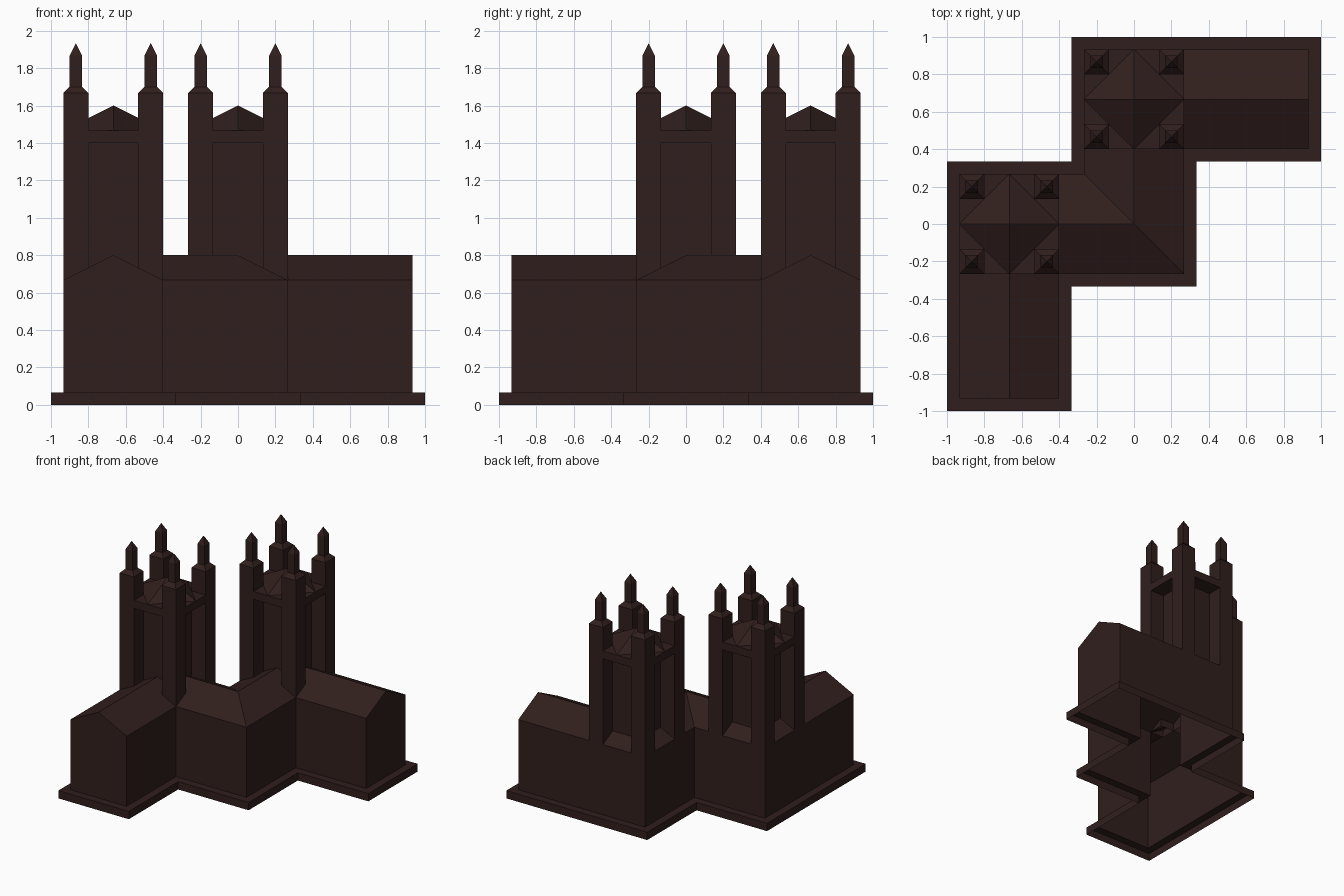
import bpy, bmesh

if "Cube" in bpy.data.objects:
    bpy.data.objects.remove(bpy.data.objects["Cube"])

U = 1 / 15                      # model grid unit
mat = bpy.data.materials.new("dark_stone")
mat.diffuse_color = (0.03, 0.0135, 0.012, 1)
mat.use_nodes = True
mat.node_tree.nodes["Principled BSDF"].inputs["Base Color"].default_value = mat.diffuse_color


def finish(name, bm):
    bmesh.ops.remove_doubles(bm, verts=bm.verts, dist=1e-5)
    bmesh.ops.recalc_face_normals(bm, faces=bm.faces)
    me = bpy.data.meshes.new(name)
    bm.to_mesh(me)
    bm.free()
    me.materials.append(mat)
    ob = bpy.data.objects.new(name, me)
    bpy.context.collection.objects.link(ob)
    return ob


# Zigzag centre line (grid units) with the sideways direction at each station
def stations(w):
    ridge = [(-10, -10 - w), (-10, 0), (0, 0), (0, 10), (10 + w, 10)]
    side = [(-1, 0), (-1, 1), (-1, 1), (-1, 1), (0, 1)]
    left = [(r[0] + w * d[0], r[1] + w * d[1]) for r, d in zip(ridge, side)]
    right = [(r[0] - w * d[0], r[1] - w * d[1]) for r, d in zip(ridge, side)]
    return left, ridge, right


def put(bm, pts, z):
    return [bm.verts.new((x * U, y * U, z * U)) for x, y in pts]


def shell(name, levels):
    """Open stack of outlines, each level being (half width, height)."""
    bm = bmesh.new()
    rings = []
    for w, z in levels:
        left, _, right = stations(w)
        rings.append(put(bm, left + right[::-1], z))
    for a, b in zip(rings, rings[1:]):
        for i in range(len(a)):
            j = (i + 1) % len(a)
            bm.faces.new((a[i], a[j], b[j], b[i]))
    return finish(name, bm)


# Plinth with ledge, and hall walls (hollow, open below)
shell("plinth", [(5, 0), (5, 1), (4, 1)])
shell("hall_walls", [(4, 1), (4, 10)])

# Pitched roof with hips, valleys and two gable ends
bm = bmesh.new()
left, ridge, right = stations(4)
L, R, Q = put(bm, left, 10), put(bm, ridge, 12), put(bm, right, 10)
for i in range(4):
    bm.faces.new((L[i], L[i + 1], R[i + 1], R[i]))
    bm.faces.new((R[i], R[i + 1], Q[i + 1], Q[i]))
for i in (0, 4):
    bm.faces.new((L[i], R[i], Q[i]))
finish("hall_roof", bm)


def tapered(name, cx, cy, levels, diamond=False, bottom=False):
    """Four-sided solid from (half width, height) levels; zero width is a tip."""
    dirs = [(0, -1), (1, 0), (0, 1), (-1, 0)] if diamond else \
           [(-1, -1), (1, -1), (1, 1), (-1, 1)]
    bm = bmesh.new()
    prev = None
    for w, z in levels:
        if w == 0:
            tip = put(bm, [(cx, cy)], z)[0]
            for i in range(4):
                bm.faces.new((prev[i], prev[(i + 1) % 4], tip))
            prev = None
            break
        ring = put(bm, [(cx + w * a, cy + w * b) for a, b in dirs], z)
        if prev:
            for i in range(4):
                j = (i + 1) % 4
                bm.faces.new((prev[i], prev[j], ring[j], ring[i]))
        elif bottom:
            bm.faces.new(ring[::-1])
        prev = ring
    if prev:
        bm.faces.new(prev)
    return finish(name, bm)


# Two towers: recessed core, lintel slab, pointed roof, corner piers
for tag, cx, cy in (("west", -10, 0), ("north", 0, 10)):
    tapered(tag + "_tower_core", cx, cy, [(2, 10), (2, 21)])
    tapered(tag + "_tower_lintel", cx, cy, [(4, 21), (4, 22)], bottom=True)
    tapered(tag + "_tower_roof", cx, cy, [(4, 22), (0, 24)], diamond=True)
    for sx in (-3, 3):
        for sy in (-3, 3):
            tapered(tag + "_tower_pinnacle", cx + sx, cy + sy,
                    [(1, 10), (1, 25), (0.5, 25.5), (0.5, 28), (0, 29)])
